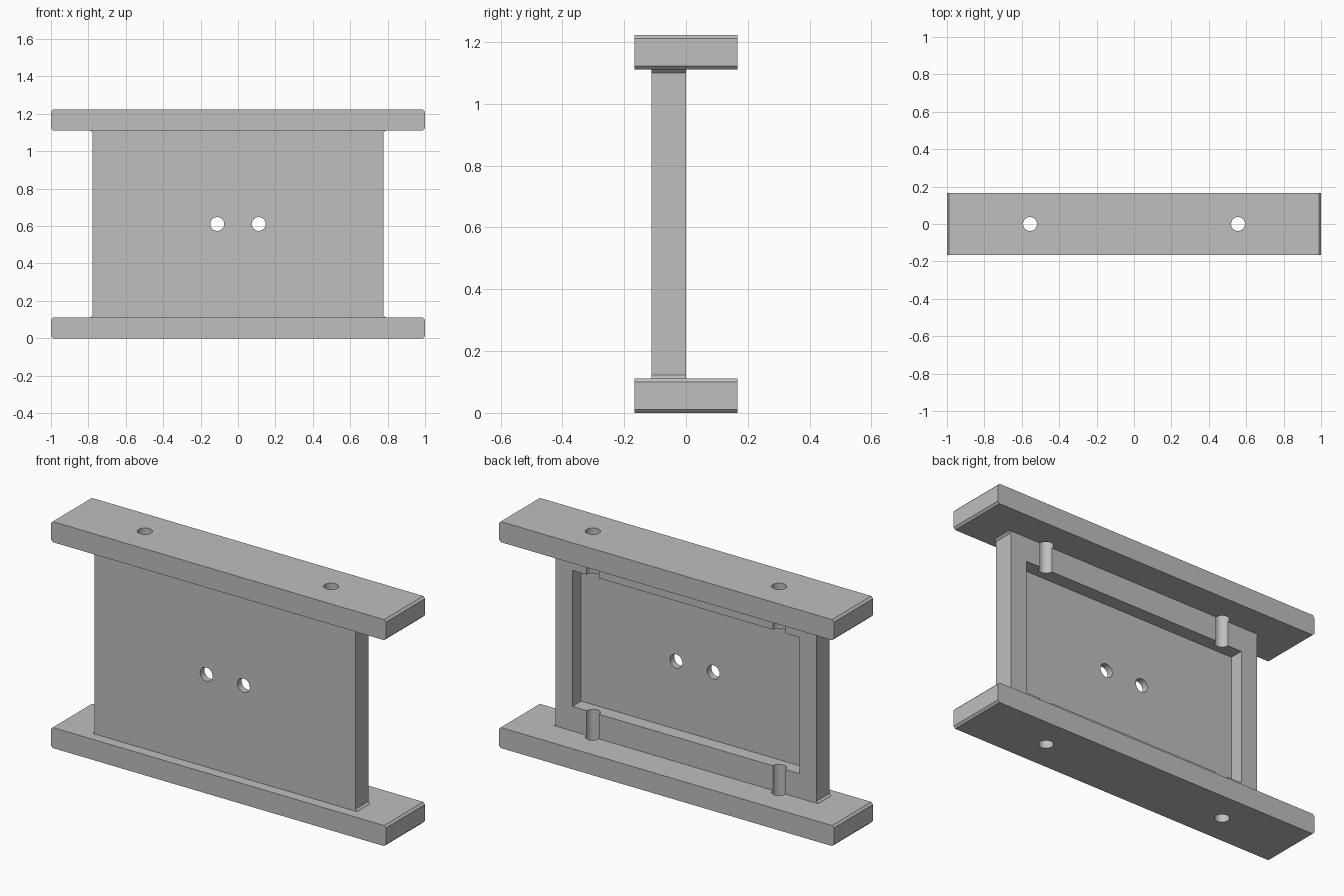
import bpy, bmesh, math
from mathutils import Vector

cube = bpy.data.objects.get("Cube")
if cube:
    bpy.data.objects.remove(cube, do_unlink=True)

# Overall sizes
HALF_LEN, HALF_DEPTH = 1.0, 0.167
THICK, TOTAL = 0.111, 1.222
MID = TOTAL / 2
PANEL_HALF, PANEL_BACK, PANEL_FRONT = 0.778, 0.0, -0.111
CHAMFER, HOLE_R = 0.011, 0.037

grey = bpy.data.materials.new("plain grey")
grey.use_nodes = True
grey.diffuse_color = (0.52, 0.52, 0.52, 1)
grey.node_tree.nodes["Principled BSDF"].inputs["Base Color"].default_value = grey.diffuse_color


def extrude_profile(name, points, y0, y1):
    """Solid from an (x, z) outline, extruded along y."""
    bm = bmesh.new()
    face = bm.faces.new([bm.verts.new((x, y0, z)) for x, z in points])
    moved = bmesh.ops.extrude_face_region(bm, geom=[face])["geom"]
    verts = [v for v in moved if isinstance(v, bmesh.types.BMVert)]
    bmesh.ops.translate(bm, verts=verts, vec=(0, y1 - y0, 0))
    bmesh.ops.recalc_face_normals(bm, faces=bm.faces)
    mesh = bpy.data.meshes.new(name)
    bm.to_mesh(mesh)
    bm.free()
    obj = bpy.data.objects.new(name, mesh)
    bpy.context.collection.objects.link(obj)
    mesh.materials.append(grey)
    return obj


def hole_cutter(name, centre, axis):
    """Long round cutter along the given axis."""
    bpy.ops.mesh.primitive_cylinder_add(vertices=48, radius=HOLE_R, depth=3, location=centre)
    obj = bpy.context.object
    obj.name = name
    obj.rotation_euler = Vector(axis).to_track_quat('Z', 'Y').to_euler()
    obj.hide_render = True
    obj.data.materials.append(grey)
    return obj


def cut(obj, cutters):
    """Apply the cutters, then smooth only the round walls."""
    bpy.ops.object.select_all(action='DESELECT')
    bpy.context.view_layer.objects.active = obj
    obj.select_set(True)
    for cutter in cutters:
        mod = obj.modifiers.new("cut", 'BOOLEAN')
        mod.operation, mod.solver, mod.object = 'DIFFERENCE', 'EXACT', cutter
        bpy.ops.object.modifier_apply(modifier=mod.name)
    bpy.ops.object.shade_smooth_by_angle(angle=math.radians(30))


def flange(name, z0):
    """Flat bar with chamfered ends."""
    z1, a, c = z0 + THICK, HALF_LEN, CHAMFER
    right = [(a - c, z0), (a, z0 + c), (a, z1 - c), (a - c, z1)]
    left = [(-x, z) for x, z in reversed(right)]
    return extrude_profile(name, right + left, -HALF_DEPTH, HALF_DEPTH)


# Upper and lower bars
bottom_flange = flange("bottom_flange", 0)
top_flange = flange("top_flange", TOTAL - THICK)

# Upright panel, flaring slightly where it meets the bars
low, high, w, c = THICK, TOTAL - THICK, PANEL_HALF, CHAMFER
side = [(w + c, low), (w, low + c), (w, high - c), (w + c, high)]
panel = extrude_profile("panel", side + [(-x, z) for x, z in reversed(side)],
                        PANEL_FRONT, PANEL_BACK)

# Rectangular recess in the back of the panel
px, pz = 0.678, 0.367
pocket = extrude_profile("pocket_cutter",
                         [(-px, MID - pz), (px, MID - pz), (px, MID + pz), (-px, MID + pz)],
                         -0.075, 0.1)
pocket.hide_render = True

# Vertical bolt holes, which groove the panel rails, and front holes
bolts = [hole_cutter("bolt_cutter", (s * 0.556, 0, MID), (0, 0, 1)) for s in (-1, 1)]
fronts = [hole_cutter("front_cutter", (s * 0.111, 0, MID), (0, 1, 0)) for s in (-1, 1)]

cut(bottom_flange, bolts)
cut(top_flange, bolts)
cut(panel, [pocket] + bolts + fronts)

for cutter in [pocket] + bolts + fronts:
    bpy.data.objects.remove(cutter, do_unlink=True)
